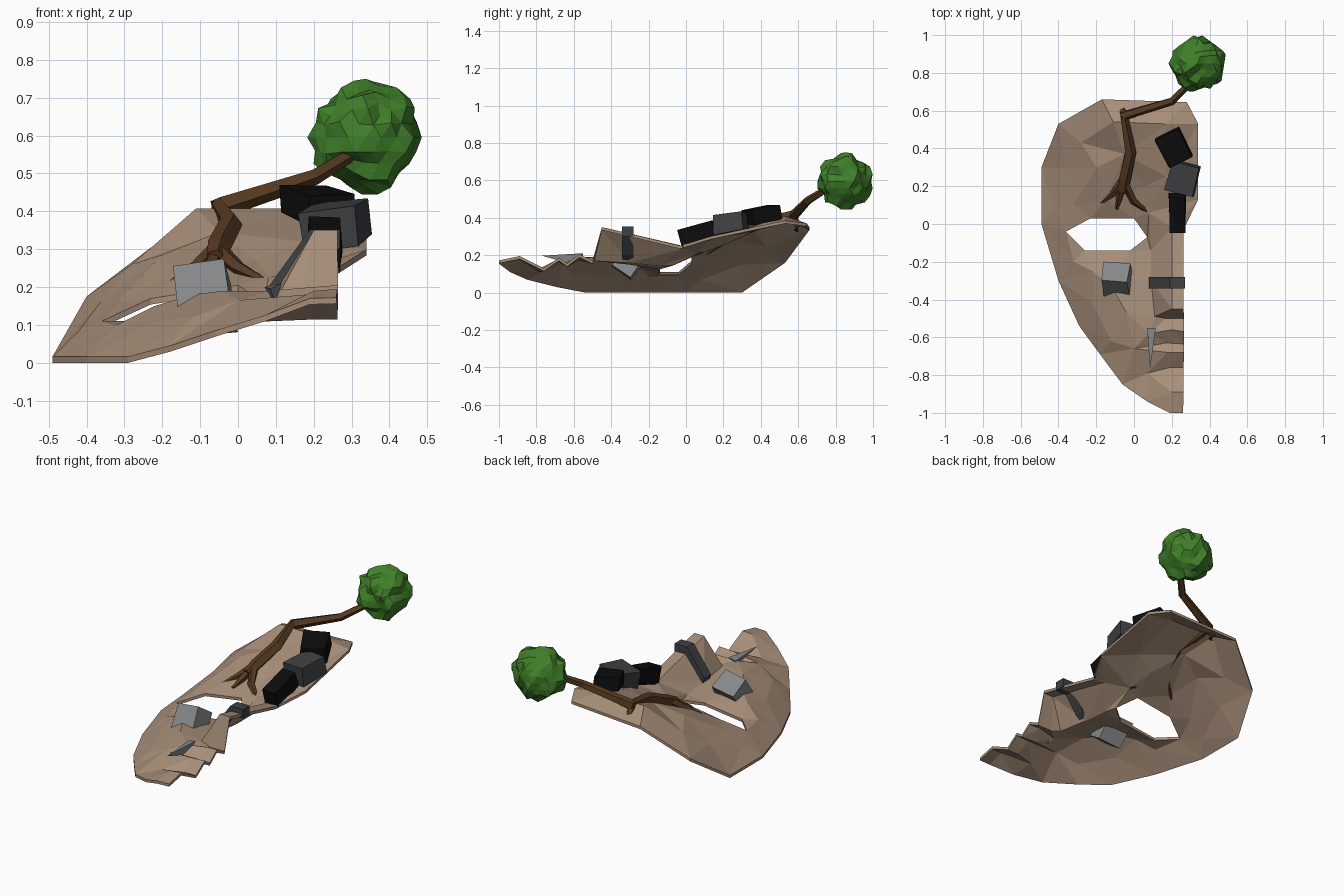
import bpy, bmesh, math, random
from mathutils import Vector, Matrix, Euler
from mathutils.geometry import delaunay_2d_cdt

if "Cube" in bpy.data.objects:
    bpy.data.objects.remove(bpy.data.objects["Cube"])

random.seed(4)


def material(name, r, g, b):
    m = bpy.data.materials.new(name)
    m.diffuse_color = (r, g, b, 1)
    m.use_nodes = True
    m.node_tree.nodes["Principled BSDF"].inputs["Base Color"].default_value = m.diffuse_color
    return m


CLAY = material("clay tan", .39, .275, .195)
BARK = material("bark brown", .095, .042, .016)
LEAF = material("leaf green", .05, .215, .022)
BLACK = material("black stone", .004, .004, .004)
DARK = material("dark grey", .05, .052, .055)
GREY = material("light grey", .24, .245, .25)


def finish(bm, name, mat):
    bmesh.ops.recalc_face_normals(bm, faces=bm.faces)
    me = bpy.data.meshes.new(name)
    bm.to_mesh(me)
    bm.free()
    me.materials.append(mat)
    ob = bpy.data.objects.new(name, me)
    bpy.context.collection.objects.link(ob)
    return ob


def block(name, mat, loc, size, rot):
    """Stone block with slightly uneven corners."""
    bm = bmesh.new()
    turn = Euler([math.radians(a) for a in rot]).to_matrix().to_4x4()
    bmesh.ops.create_cube(bm, size=1, matrix=Matrix.Translation(loc) @ turn @ Matrix.Diagonal((*size, 1)))
    for v in bm.verts:
        v.co += Vector([random.uniform(-.006, .006) for _ in range(3)])
    finish(bm, name, mat)


def tube(name, mat, path, radii, sides=5):
    """Tapered faceted tube along a path."""
    bm = bmesh.new()
    pts = [Vector(p) for p in path]
    rings = []
    for i, (p, r) in enumerate(zip(pts, radii)):
        d = (pts[min(i + 1, len(pts) - 1)] - pts[max(i - 1, 0)]).normalized()
        u = d.cross(Vector((0, 0, 1))).normalized()
        w = u.cross(d)
        ang = [2 * math.pi * k / sides for k in range(sides)]
        rings.append([bm.verts.new(p + r * (u * math.cos(a) + w * math.sin(a))) for a in ang])
    for a, b in zip(rings, rings[1:]):
        for k in range(sides):
            n = (k + 1) % sides
            bm.faces.new((a[k], a[n], b[n], b[k]))
    bm.faces.new(rings[0])
    bm.faces.new(rings[-1])
    finish(bm, name, mat)


# Half-face shell: rim, eye opening and relief points
rim = [(.26, -1, .172), (.19, -1, .17), (.07, -.94, .125), (-.06, -.85, .085),
       (-.18, -.69, .045), (-.29, -.54, .016), (-.40, -.3, .016), (-.49, 0, .016),
       (-.49, .3, .016), (-.4, .53, .175), (-.17, .66, .35), (.28, .645, .37),
       (.34, .53, .385), (.34, .13, .30), (.262, -.03, .25), (.263, -.45, .35),
       (.264, -.5, .17), (.264, -.57, .205), (.264, -.635, .155), (.264, -.68, .185),
       (.263, -.76, .13), (.262, -.89, .195)]
eye = [(-.36, -.04, .11), (-.26, -.14, .11), (-.02, -.14, .14),
       (.07, -.07, .16), (0, .03, .205), (-.23, .03, .17)]
nose = [(.2, -.45, .35), (.2, -.02, .25), (.08, .06, .225), (.09, -.14, .16),
        (.09, -.3, .175), (.11, -.49, .185)]
relief = [
    # chin, lips and mouth corner
    (.2, -.89, .19), (.19, -.76, .13), (.18, -.68, .18), (.17, -.63, .155),
    (.2, -.56, .2), (.17, -.5, .17), (0, -.66, .165), (.08, -.58, .19), (.07, -.79, .125),
    # cheek
    (-.04, -.47, .19), (-.12, -.33, .18), (-.22, -.25, .15), (-.22, -.42, .11),
    (-.32, -.2, .10), (-.12, -.62, .12), (.03, -.3, .165),
    # brow and forehead
    (-.32, .1, .16), (-.42, .08, .085), (-.36, .3, .165), (-.15, .13, .235), (.05, .2, .27),
    (-.2, .3, .285), (-.05, .37, .345), (-.28, .43, .26), (-.11, .54, .408),
    (.17, .53, .408), (.17, .25, .32)]


def loop(start, n):
    return [(start + i, start + (i + 1) % n) for i in range(n)]


pts = rim + eye + nose + relief
nr, ne = len(rim), len(eye)
n0 = nr + ne
edges = loop(0, nr) + loop(nr, ne) + loop(n0, len(nose)) + [(n0, 15), (n0 + 1, 14)]
res = delaunay_2d_cdt([Vector(p[:2]) for p in pts], edges, [], 1, 1e-5)
origin = res[3]
bm = bmesh.new()
vs = [bm.verts.new((c.x, c.y, pts[o[0]][2])) for c, o in zip(res[0], origin)]
for f in res[2]:
    if not all(nr <= origin[i][0] < n0 for i in f):  # leave the eye open
        bm.faces.new([vs[i] for i in f])
lower = bmesh.ops.extrude_face_region(bm, geom=bm.faces[:], use_keep_orig=True)["geom"]
for g in lower:
    if isinstance(g, bmesh.types.BMVert):
        g.co.z -= .016
finish(bm, "mask_shell", CLAY)

# Tree trunk bending over the rim, with its roots
tube("trunk", BARK, [(-.06, .17, .275), (-.05, .24, .305), (-.02, .38, .365), (-.05, .575, .41),
                     (.2, .65, .49), (.33, .78, .57)], [.027, .034, .032, .03, .022, .018])
for i, (mid, end) in enumerate([((-.11, .16, .25), (-.175, .11, .21)),
                                ((-.075, .14, .25), (-.09, .08, .22)),
                                ((0, .12, .25), (.08, .06, .21))]):
    tube(f"root_{i + 1}", BARK, [(-.055, .23, .3), mid, end], [.025, .02, .009])
tube("root_tip", BARK, [(-.05, .56, .42), (-.06, .6, .36), (-.05, .59, .33)], [.02, .02, .015])

# Spiky foliage ball
bm = bmesh.new()
bmesh.ops.create_icosphere(bm, subdivisions=3, radius=1)
for v in bm.verts:
    v.co *= random.choice((.13, .14, .155))
bmesh.ops.translate(bm, verts=bm.verts, vec=(.338, .85, .595))
finish(bm, "foliage", LEAF)

# Stones along the broken edge and on the cheek
block("lower_edge_stone", BLACK, (.23, .06, .315), (.085, .19, .09), (18, 0, 0))
block("middle_edge_stone", DARK, (.26, .24, .365), (.145, .16, .10), (9, -6, -15))
block("upper_edge_stone", BLACK, (.21, .40, .42), (.14, .165, .08), (10, 0, 26))
block("cheek_stone", GREY, (-.09, -.30, .17), (.145, .12, .15), (-35, -8, -3))

# Band wrapped over the nose
bm = bmesh.new()
profile = [(.27, .352), (.19, .352), (.08, .2), (.09, .165), (.13, .2), (.2, .3), (.27, .3)]
face = bm.faces.new([bm.verts.new((x, -.342, z)) for x, z in profile])
ext = bmesh.ops.extrude_face_region(bm, geom=[face], use_keep_orig=True)["geom"]
bmesh.ops.translate(bm, verts=[g for g in ext if isinstance(g, bmesh.types.BMVert)], vec=(0, .062, 0))
finish(bm, "nose_band", DARK)

# Splinter by the mouth
bm = bmesh.new()
for p in [(.07, -.55, .2), (.115, -.55, .21), (.085, -.77, .197), (.1, -.61, .15)]:
    bm.verts.new(p)
bmesh.ops.convex_hull(bm, input=bm.verts)
finish(bm, "mouth_splinter", GREY)
